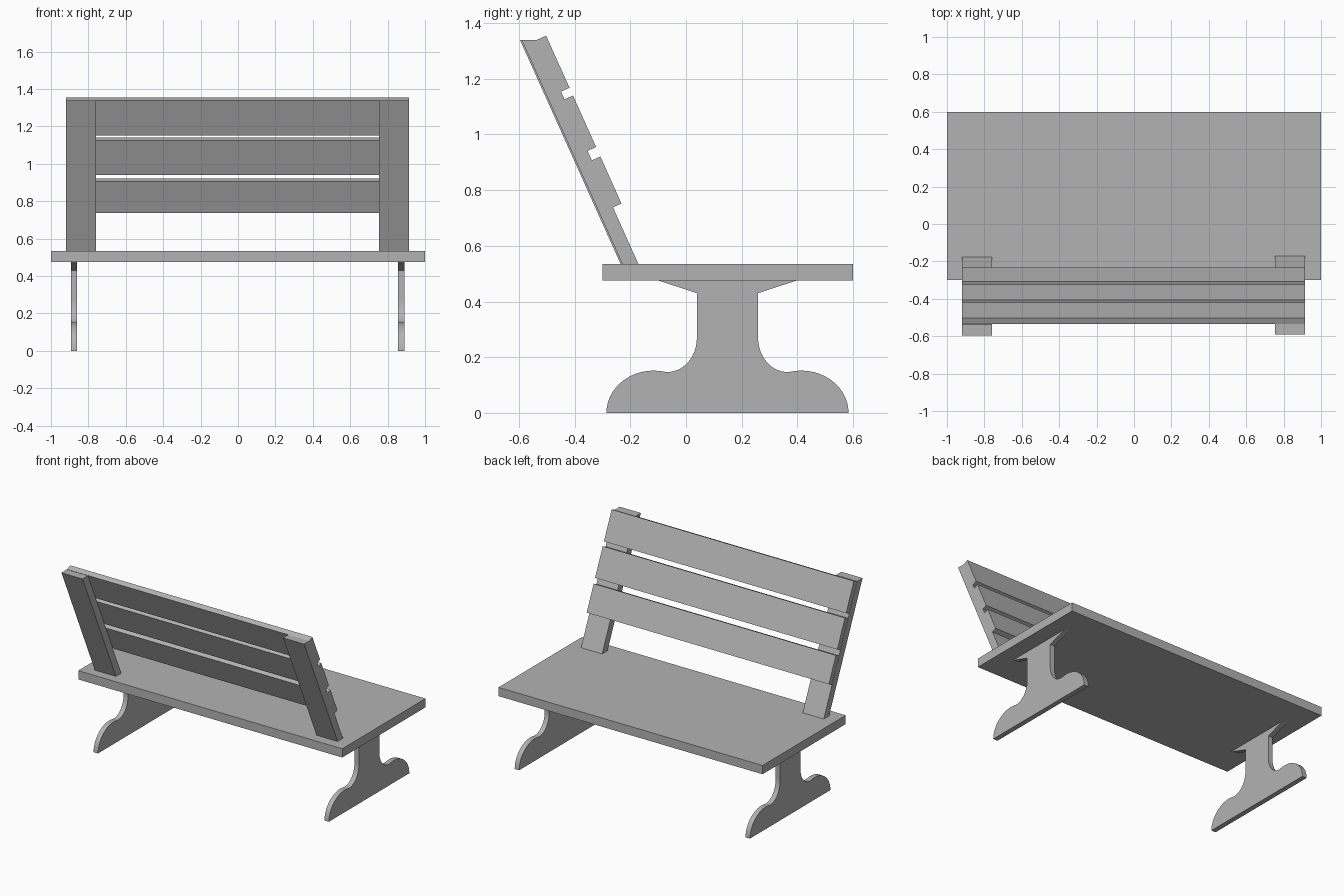
import bpy, bmesh, math

if "Cube" in bpy.data.objects:
    bpy.data.objects.remove(bpy.data.objects["Cube"], do_unlink=True)

grey = bpy.data.materials.new("plain grey")
grey.use_nodes = True
colour = (0.45, 0.45, 0.45, 1)
grey.diffuse_color = colour
grey.node_tree.nodes["Principled BSDF"].inputs["Base Color"].default_value = colour


def extrude_profile(name, profile, x0, x1, smooth=False):
    """Extrude a (y, z) outline along x."""
    bm = bmesh.new()
    face = bm.faces.new([bm.verts.new((x0, y, z)) for y, z in profile])
    ext = bmesh.ops.extrude_face_region(bm, geom=[face])
    moved = [g for g in ext["geom"] if isinstance(g, bmesh.types.BMVert)]
    bmesh.ops.translate(bm, verts=moved, vec=(x1 - x0, 0, 0))
    bmesh.ops.recalc_face_normals(bm, faces=bm.faces)
    mesh = bpy.data.meshes.new(name)
    bm.to_mesh(mesh)
    bm.free()
    mesh.materials.append(grey)
    obj = bpy.data.objects.new(name, mesh)
    bpy.context.collection.objects.link(obj)
    if smooth:
        bpy.ops.object.select_all(action="DESELECT")
        obj.select_set(True)
        bpy.context.view_layer.objects.active = obj
        bpy.ops.object.shade_smooth_by_angle(angle=math.radians(30))
    return obj


def ellipse(cu, cz, ru, rz, start, end, steps=14):
    angles = [math.radians(start + (end - start) * i / steps) for i in range(steps + 1)]
    return [(cu + ru * math.cos(a), cz + rz * math.sin(a)) for a in angles]


# Seat board
extrude_profile("seat", [(-0.30, 0.475), (0.60, 0.475), (0.60, 0.535), (-0.30, 0.535)], -1, 1)

# Legs: rounded foot, curved neck and flared bracket, mirrored about the leg centre
half = ellipse(0.265, 0, 0.17, 0.152, 0, 105)
half += ellipse(0.215, 0.27, 0.105, 0.123, 270, 180)
half += [(0.11, 0.43), (0.25, 0.476)]
centre = 0.149
outline = [(centre - u, z) for u, z in half] + [(centre + u, z) for u, z in reversed(half)]
for side, x in (("left", 0.872), ("right", -0.877)):
    extrude_profile(side + "_leg", outline, x - 0.017, x + 0.017, True)

# Leaning back posts, rooted in the seat
LEAN = -0.449


def post_front(z):
    return -0.174 + LEAN * (z - 0.535)


DEPTH = 0.058
post = [(post_front(z) - d, z) for z, d in ((0.48, 0), (1.34, 0), (1.34, DEPTH), (0.48, DEPTH))]
for side, x, shift in (("left", 0.835, 0.003), ("right", -0.84, -0.003)):
    extrude_profile(side + "_back_post", [(y + shift, z) for y, z in post], x - 0.08, x + 0.08)

# Back slats, set square on the front of the posts
THICK_Y, THICK_Z = 0.033, 0.015
for name, low, high in (("lower", 0.737, 0.906), ("middle", 0.94, 1.125), ("upper", 1.153, 1.34)):
    a, b = (post_front(low), low), (post_front(high), high)
    front = [(y + THICK_Y, z + THICK_Z) for y, z in (b, a)]
    extrude_profile(name + "_back_slat", [a, b] + front, -0.92, 0.915)
